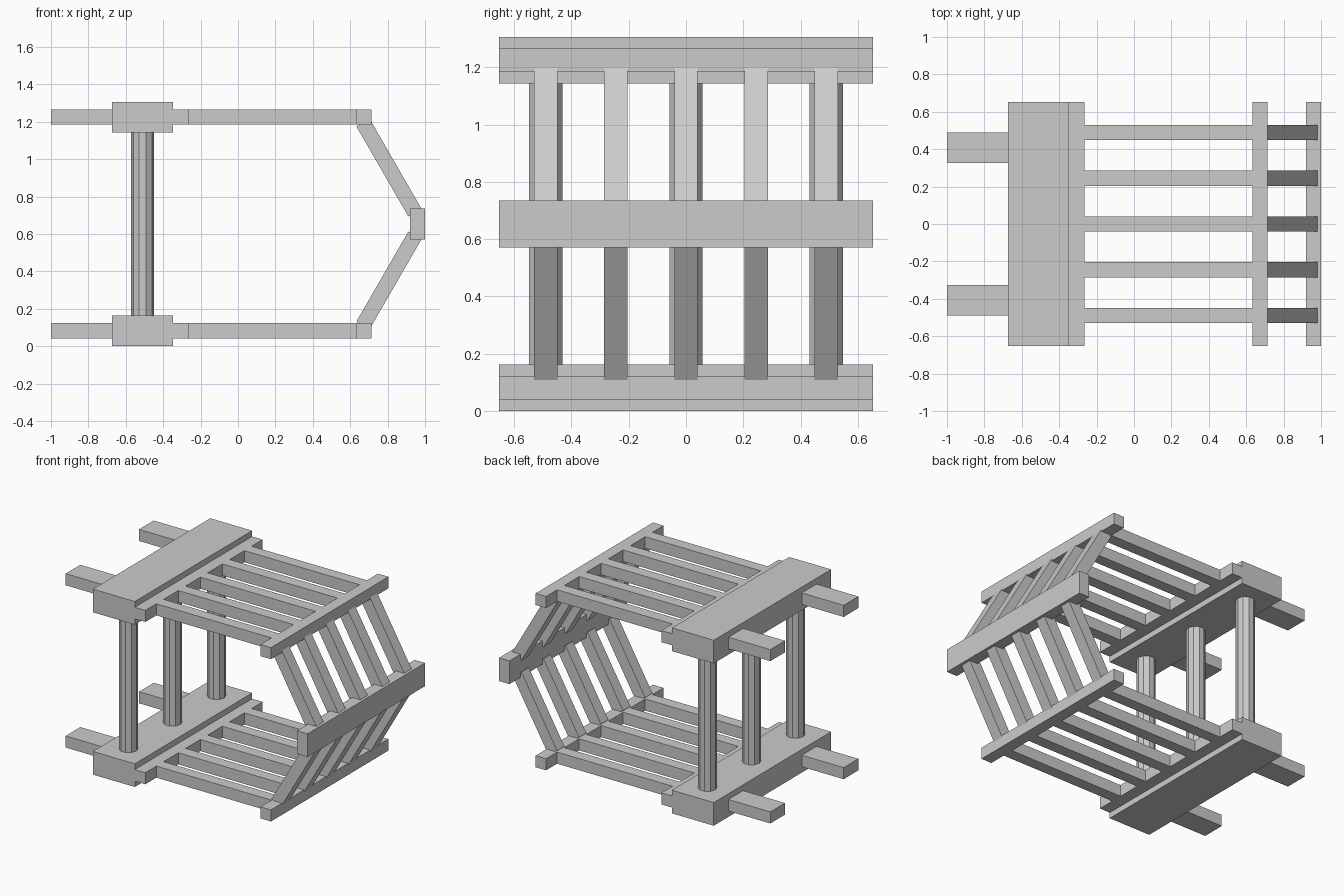
import bpy
from math import radians, sin, cos

if "Cube" in bpy.data.objects:
    bpy.data.objects.remove(bpy.data.objects["Cube"])

U = 2 / 24.5          # one timber thickness; the model is 24.5 units long
H = 16                # total height in units


def world(x, y, z):
    return ((x - 12.25) * U, y * U, z * U)


def box(name, x, y, z, tilt=0):
    """Box from (min, max) ranges in units, optionally tilted about y."""
    mid = [(r[0] + r[1]) / 2 for r in (x, y, z)]
    bpy.ops.mesh.primitive_cube_add(size=1, location=world(*mid), rotation=(0, tilt, 0))
    ob = bpy.context.object
    ob.name = name
    ob.scale = [(r[1] - r[0]) * U for r in (x, y, z)]
    bpy.ops.object.transform_apply(location=False, rotation=True, scale=True)
    return ob


for side in ("lower", "upper"):
    up = side == "upper"

    def zr(a, b):
        return (H - b, H - a) if up else (a, b)

    # thick plate and the thinner ledge in front of it
    box(side + "_plate", (4, 8), (-8, 8), zr(0, 2))
    box(side + "_ledge", (8, 9), (-8, 8), zr(0.5, 1.5))
    # cross rail at the far end of the slats
    box(side + "_cross_rail", (20, 21), (-8, 8), zr(0.5, 1.5))

    # beams sticking out behind the plate
    for s in (-1, 1):
        box(side + "_beam", (0, 4), (5 * s - 1, 5 * s + 1), zr(0.5, 1.5))

    # flat slats and the slanted slats meeting at the nose rail
    a = radians(30)
    length = 6.8
    cx = 24.27 - length / 2 * sin(a) - 0.5 * cos(a)
    cz = 9 + length / 2 * cos(a) - 0.5 * sin(a)
    if not up:
        cz = H - cz
    for i in range(-2, 3):
        y = (3 * i - 0.5, 3 * i + 0.5)
        box(side + "_slat", (9, 20), y, zr(0.5, 1.5))
        box(side + "_slanted_slat", (cx - 0.5, cx + 0.5), y,
            (cz - length / 2, cz + length / 2), -a if up else a)

# nose rail
box("nose_rail", (23.5, 24.5), (-8, 8), (7, 9))

# round posts between the plates
for y in (-6, 0, 6):
    bpy.ops.mesh.primitive_cylinder_add(vertices=10, radius=0.75 * U, depth=12 * U,
                                        location=world(6, y, 8),
                                        rotation=(0, 0, radians(90)))
    bpy.context.object.name = "post"
